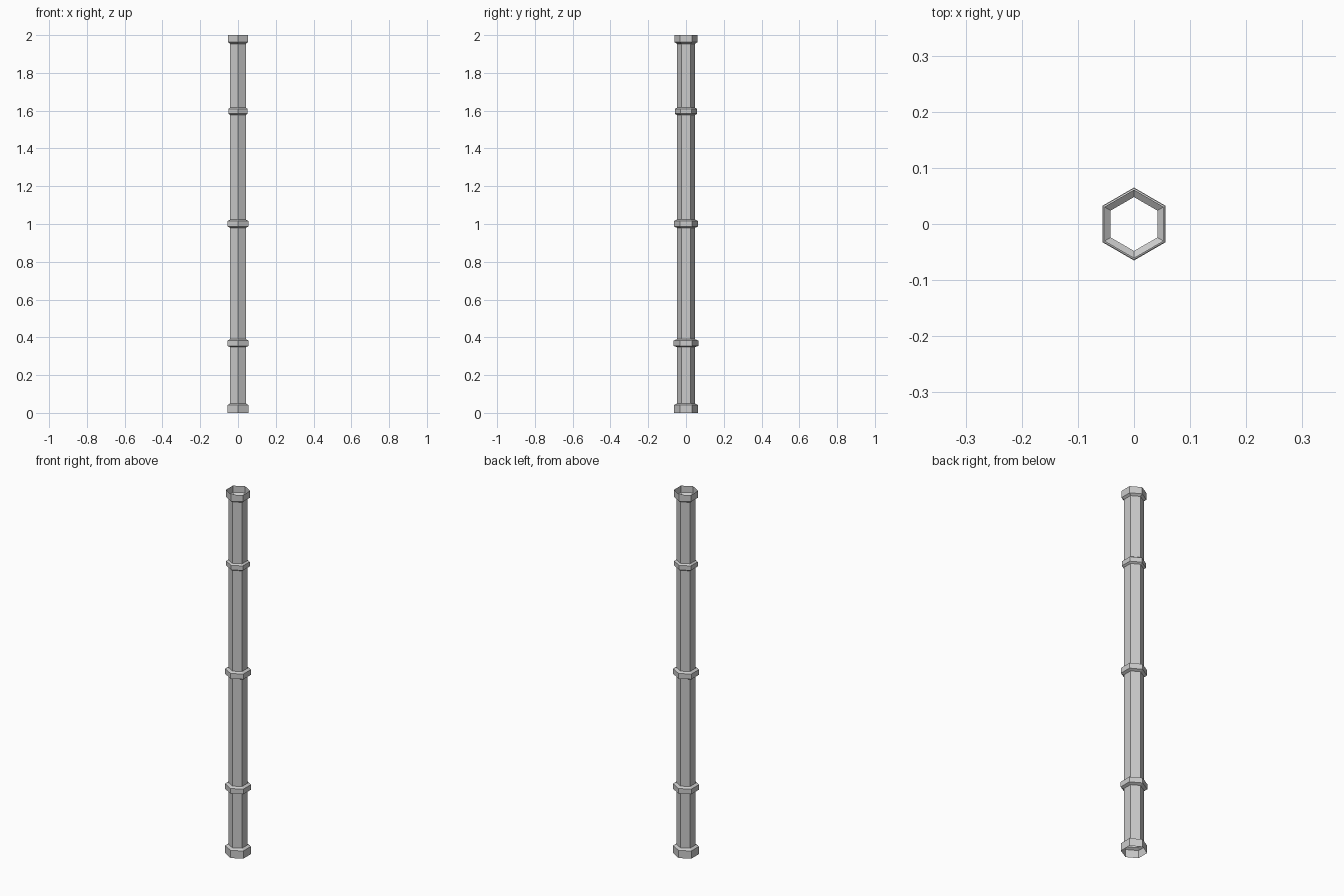
import bpy, bmesh, math

if "Cube" in bpy.data.objects:
    bpy.data.objects.remove(bpy.data.objects["Cube"])

SIDES = 6
TUBE_R = 0.048

# Profile (radius, z) of the open hollow pole, bottom to top
profile = [(0.064, 0.0), (0.064, 0.042), (TUBE_R, 0.05)]          # bottom end collar
for z0, z1, r in [(0.348, 0.390, 0.065), (0.980, 1.023, 0.064), (1.577, 1.616, 0.059)]:
    c = 0.007                                                     # joint ring with sloped shoulders
    profile += [(TUBE_R, z0), (r, z0 + c), (r, z1 - c), (TUBE_R, z1)]
profile += [(TUBE_R, 1.954), (0.061, 1.963), (0.061, 2.0)]        # top end collar


def lathe(name, points, sides):
    bm = bmesh.new()
    loops = []
    for r, z in points:
        loops.append([bm.verts.new((r * math.cos(a), r * math.sin(a), z))
                      for a in (math.pi / 2 + i * math.tau / sides for i in range(sides))])
    for lo, hi in zip(loops, loops[1:]):
        for i in range(sides):
            j = (i + 1) % sides
            bm.faces.new((lo[i], lo[j], hi[j], hi[i]))
    mesh = bpy.data.meshes.new(name)
    bm.to_mesh(mesh)
    bm.free()
    obj = bpy.data.objects.new(name, mesh)
    bpy.context.collection.objects.link(obj)
    return obj


# Hexagonal segmented pole
lathe("segmented_pole", profile, SIDES)
